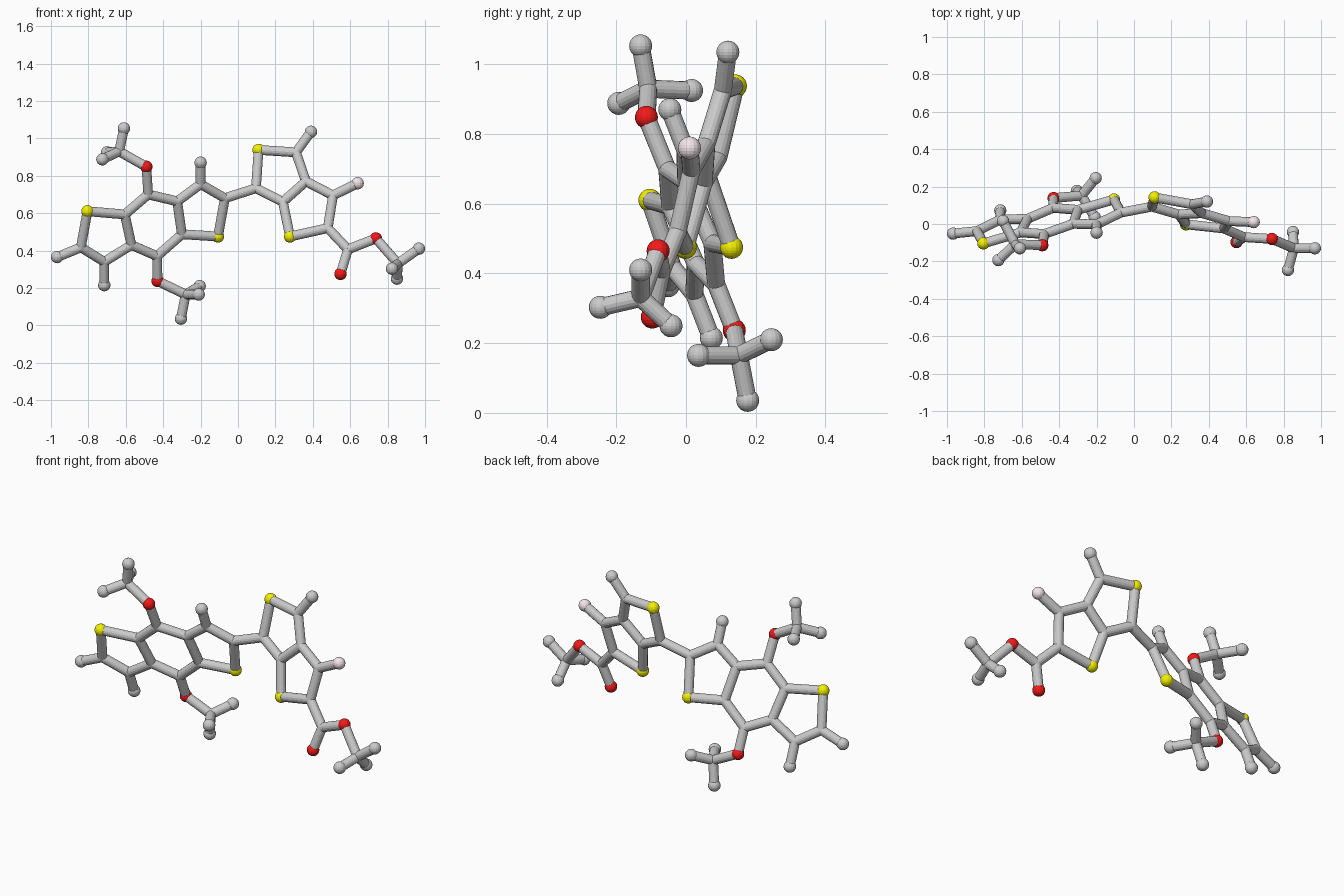
import bpy, bmesh
from mathutils import Vector, Matrix

if "Cube" in bpy.data.objects:
    bpy.data.objects.remove(bpy.data.objects["Cube"])

STICK, BALL = 0.026, 0.033


# Each flat ring system lies in a tilted plane: depth y follows from x and z
def left_plane(x, z):
    return 0.013 + 0.261 * (x + 0.458) - 0.387 * (z - 0.5425)


def right_plane(x, z):
    return -0.0755 - 0.1645 * x + 0.251 * z


left = {
    "S1": (-.805, .61), "Ha": (-.967, .365), "Ca": (-.84, .417), "Cb": (-.715, .34),
    "Hb": (-.715, .215), "Cc": (-.57, .43), "Cd": (-.605, .593), "Ce": (-.48, .70),
    "Oe": (-.49, .848), "Cf": (-.325, .663), "Cg": (-.30, .487), "Ch": (-.433, .37),
    "Oh": (-.43, .237), "Ci": (-.20, .755), "Hi": (-.20, .87), "Cj": (-.07, .68),
    "Sj": (-.107, .475),
}
right = {
    "Ck": (.096, .733), "Sk": (.11, .938), "Cl": (.31, .925), "Hl": (.39, 1.035),
    "Cm": (.363, .77), "Cn": (.24, .66), "Sn": (.278, .475), "Co": (.48, .52),
    "Cp": (.508, .695), "Fp": (.64, .76), "Cq": (.588, .406), "Oq": (.548, .275),
    "Os": (.737, .465),
}
atoms = {n: Vector((x, left_plane(x, z), z)) for n, (x, z) in left.items()}
atoms.update({n: Vector((x, right_plane(x, z), z)) for n, (x, z) in right.items()})

# Three-pronged end groups: (parent, centre, three tips)
end_groups = [
    ("Oe", (-.635, -.108, .93),
     [(-.61, -.13, 1.053), (-.725, -.193, .888), (-.70, .016, .925)]),
    ("Oh", (-.28, .152, .165),
     [(-.305, .177, .036), (-.205, .245, .21), (-.21, .036, .165)]),
    ("Os", (.855, -.13, .33),
     [(.967, -.13, .41), (.823, -.246, .303), (.85, -.043, .25)]),
]

bonds = ("S1-Ca Ca-Ha Ca-Cb Cb-Hb Cb-Cc Cc-Cd Cd-S1 Cd-Ce Ce-Oe Ce-Cf Cf-Cg Cg-Ch "
         "Ch-Oh Ch-Cc Cf-Ci Ci-Hi Ci-Cj Cj-Sj Sj-Cg Cj-Ck Ck-Sk Sk-Cl Cl-Hl Cl-Cm "
         "Cm-Cn Cn-Ck Cn-Sn Sn-Co Co-Cp Cp-Cm Cp-Fp Co-Cq Cq-Oq Cq-Os").split()
pairs = [tuple(b.split("-")) for b in bonds]
for i, (parent, centre, tips) in enumerate(end_groups):
    c = f"C{i}"
    atoms[c] = Vector(centre)
    pairs.append((parent, c))
    for j, tip in enumerate(tips):
        atoms[f"H{i}{j}"] = Vector(tip)
        pairs.append((c, f"H{i}{j}"))


def finish(bm, name, color=None):
    me = bpy.data.meshes.new(name)
    bm.to_mesh(me)
    bm.free()
    ob = bpy.data.objects.new(name, me)
    bpy.context.collection.objects.link(ob)
    if color:
        mat = bpy.data.materials.new(name + "_color")
        mat.diffuse_color = (*color, 1)
        mat.use_nodes = True
        mat.node_tree.nodes["Principled BSDF"].inputs["Base Color"].default_value = mat.diffuse_color
        me.materials.append(mat)


def balls(name, letter, radius, color=None):
    bm = bmesh.new()
    for n, p in atoms.items():
        if n[0] == letter:
            bmesh.ops.create_uvsphere(bm, u_segments=16, v_segments=12, radius=radius,
                                      matrix=Matrix.Translation(p))
    finish(bm, name, color)


# Atoms
balls("joint_balls", "C", STICK)
balls("tip_balls", "H", BALL)
balls("yellow_balls", "S", BALL, (.9, .88, 0))
balls("red_balls", "O", BALL, (.9, .01, .01))
balls("pink_ball", "F", BALL, (.92, .8, .83))

# Sticks between atoms
bm = bmesh.new()
for a, b in pairs:
    p, q = atoms[a], atoms[b]
    d = q - p
    m = Matrix.Translation((p + q) / 2) @ d.to_track_quat('Z', 'Y').to_matrix().to_4x4()
    bmesh.ops.create_cone(bm, cap_ends=True, segments=16, radius1=STICK, radius2=STICK,
                          depth=d.length, matrix=m)
finish(bm, "sticks")
